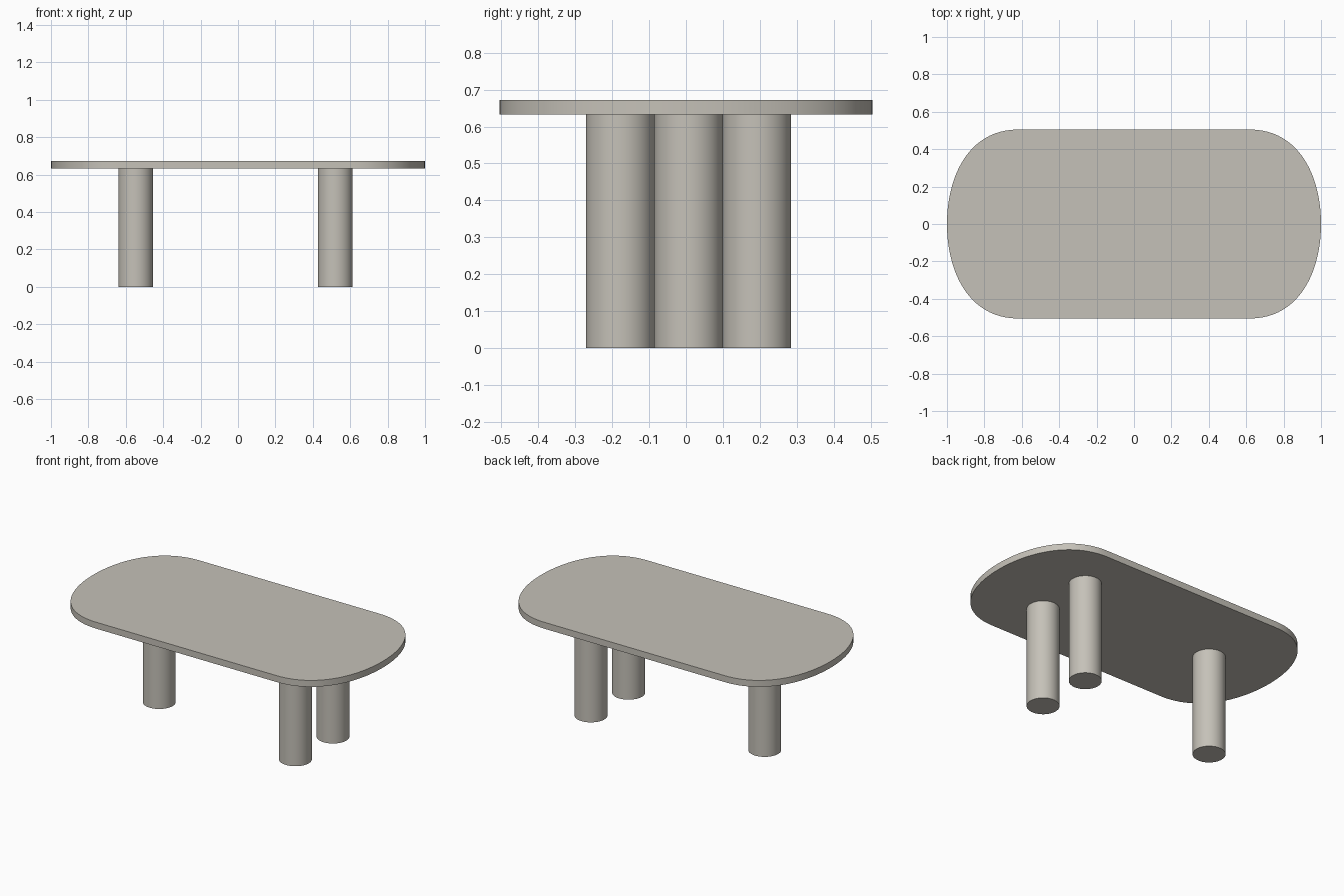
import bpy, bmesh
from mathutils import Vector
from mathutils.geometry import interpolate_bezier

if "Cube" in bpy.data.objects:
    bpy.data.objects.remove(bpy.data.objects["Cube"])

UNDERSIDE, TOP = 0.632, 0.672

mat = bpy.data.materials.new("warm light grey")
mat.diffuse_color = (0.56, 0.535, 0.48, 1)
mat.use_nodes = True
mat.node_tree.nodes["Principled BSDF"].inputs["Base Color"].default_value = mat.diffuse_color


def extrude_outline(name, points, z0, z1):
    """Solid prism from a closed outline, smooth sides and sharp rims."""
    bm = bmesh.new()
    face = bm.faces.new([bm.verts.new((x, y, z0)) for x, y in points])
    top = bmesh.ops.extrude_face_region(bm, geom=[face], use_keep_orig=True)
    verts = [v for v in top["geom"] if isinstance(v, bmesh.types.BMVert)]
    bmesh.ops.translate(bm, verts=verts, vec=(0, 0, z1 - z0))
    bmesh.ops.recalc_face_normals(bm, faces=bm.faces)
    mesh = bpy.data.meshes.new(name)
    bm.to_mesh(mesh)
    bm.free()
    obj = bpy.data.objects.new(name, mesh)
    bpy.context.collection.objects.link(obj)
    mesh.materials.append(mat)
    smooth(obj)
    return obj


def smooth(obj):
    bpy.ops.object.select_all(action='DESELECT')
    obj.select_set(True)
    bpy.context.view_layer.objects.active = obj
    bpy.ops.object.shade_smooth_by_angle(angle=0.6)


# Table top: one curved quarter, mirrored around both axes
quarter = interpolate_bezier(Vector((1, 0)), Vector((1, 0.26)),
                             Vector((0.88, 0.505)), Vector((0.62, 0.505)), 24)
q = [(p.x, p.y) for p in quarter]
half = q + [(-x, y) for x, y in reversed(q)]
outline = half + [(x, -y) for x, y in reversed(half[1:-1])]
extrude_outline("table_top", outline, UNDERSIDE, TOP)

# Three round legs: a pair on the right, one on the left
legs = {"right_front_leg": (0.52, -0.178),
        "right_back_leg": (0.52, 0.192),
        "left_leg": (-0.547, 0.007)}
for name, (x, y) in legs.items():
    bpy.ops.mesh.primitive_cylinder_add(vertices=48, radius=0.093, depth=UNDERSIDE,
                                        location=(x, y, UNDERSIDE / 2))
    leg = bpy.context.object
    leg.name = name
    leg.data.materials.append(mat)
    smooth(leg)
